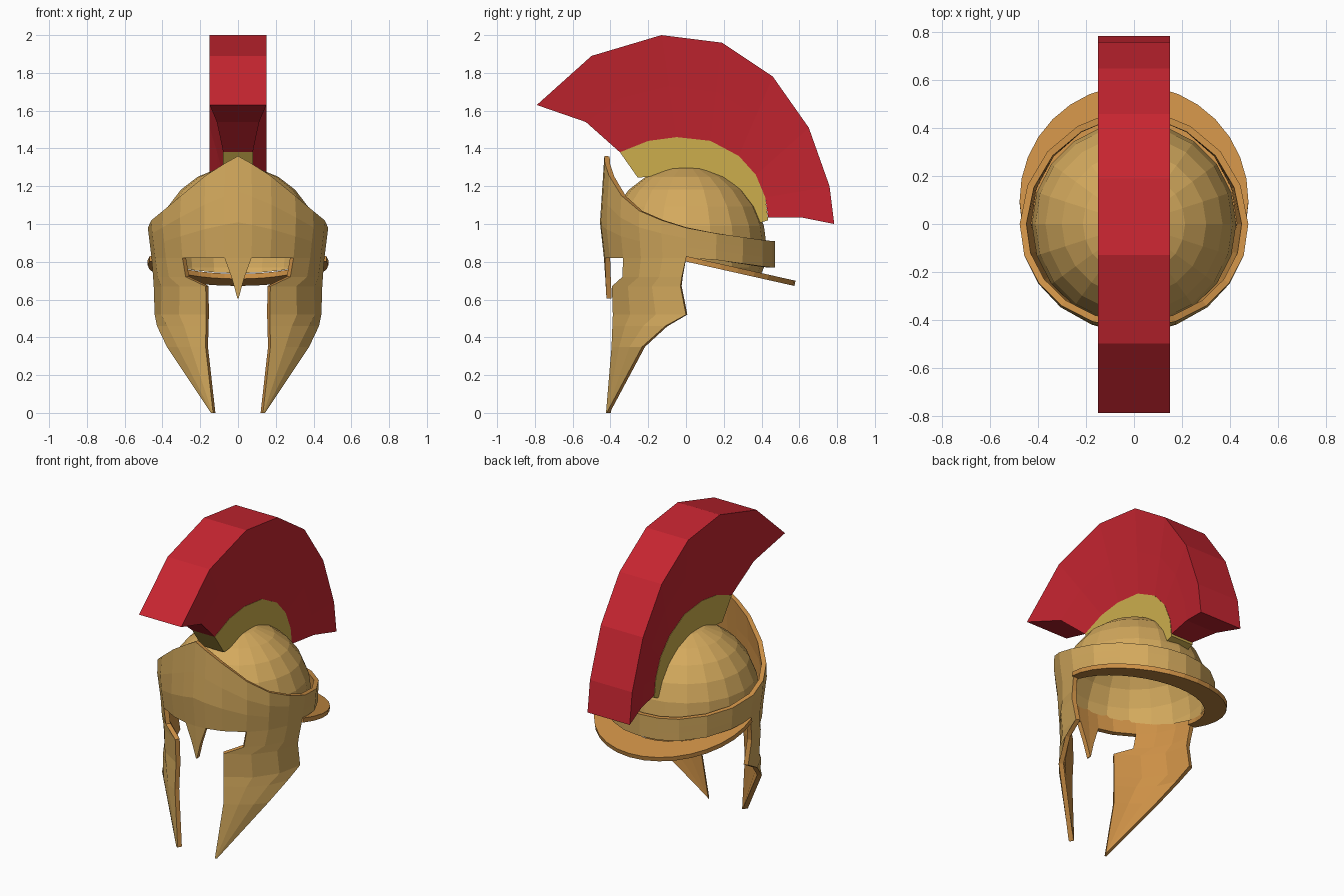
import bpy, bmesh, math
from mathutils import Vector

if "Cube" in bpy.data.objects:
    bpy.data.objects.remove(bpy.data.objects["Cube"])


def material(name, rgb):
    m = bpy.data.materials.new(name)
    lin = [c / 12.92 if c <= 0.04045 else ((c + 0.055) / 1.055) ** 2.4 for c in rgb]
    m.diffuse_color = (*lin, 1)
    m.use_nodes = True
    m.node_tree.nodes["Principled BSDF"].inputs["Base Color"].default_value = m.diffuse_color
    return m


GOLD = material("gold", (0.83, 0.665, 0.365))
BRONZE = material("bronze", (0.80, 0.565, 0.275))
OLIVE = material("olive gold", (0.80, 0.68, 0.30))
RED = material("crest red", (0.78, 0.145, 0.19))


def finish(bm, name, mats):
    bmesh.ops.remove_doubles(bm, verts=bm.verts, dist=0.0005)
    me = bpy.data.meshes.new(name)
    bm.to_mesh(me)
    bm.free()
    ob = bpy.data.objects.new(name, me)
    bpy.context.collection.objects.link(ob)
    for m in mats:
        me.materials.append(m)
    return ob


def sheet(bm, rows):
    """Quad grid through rows of points (lowest or innermost row first)."""
    vs = [[bm.verts.new(p) for p in r] for r in rows]
    for lo, hi in zip(vs, vs[1:]):
        for i in range(len(lo) - 1):
            bm.faces.new((lo[i], lo[i + 1], hi[i + 1], hi[i]))


def mirror_and_thicken(ob, thickness, inner=0):
    mi = ob.modifiers.new("mirror", 'MIRROR')
    mi.use_clip = True
    so = ob.modifiers.new("thickness", 'SOLIDIFY')
    so.thickness = thickness
    so.offset = -1
    so.material_offset = so.material_offset_rim = inner


# radius of the face shell by height
PROFILE = [(0, .465), (.55, .44), (.8, .455), (1.0, .48), (1.36, .455)]


def shell(deg, z):
    r = PROFILE[-1][1]
    for (z0, r0), (z1, r1) in zip(PROFILE, PROFILE[1:]):
        if z <= z1:
            r = r0 + (r1 - r0) * (z - z0) / (z1 - z0)
            break
    a = math.radians(deg)
    c = math.cos(a)
    r += (.472 - r) * max(0, -c)
    x = 0 if deg in (0, 180) else r * math.sin(a)
    return Vector((x, -r * c * (.95 if c > 0 else 1), z))


# face guard: brow band, cheek plates and nose guard in one shell
bm = bmesh.new()
band = [(0, 1.36, .82), (9, 1.32, .82), (22, 1.255, .82), (40, 1.15, .82),
        (40 + 50 / 3, 1.07, .82), (40 + 100 / 3, 1.02, .82), (90, .98, .82),
        (110, .95, .81), (130, .93, .79), (150, .915, .775), (165, .91, .77), (180, .91, .77)]
sheet(bm, [[shell(a, b + (t - b) * f) for a, t, b in band] for f in (0, .35, .65, 1)])
cheek = [(0, 16.5, 18), (.35, 22.5, 57), (.46, 22.5, 75), (.52, 22.5, 90),
         (.67, 22.5, 86), (.72, 38, 87), (.82, 40, 90)]
sheet(bm, [[shell(f + (b - f) * i / 3, z) for i in range(4)] for z, f, b in cheek])
sheet(bm, [[shell(0, z), shell(a, z)] for z, a in ((.605, .4), (.71, 4), (.82, 9))])
mirror_and_thicken(finish(bm, "face_guard", [GOLD, BRONZE]), .028, 1)

# skull dome, open below along a sloping cut
bm = bmesh.new()
bmesh.ops.create_uvsphere(bm, u_segments=20, v_segments=12, radius=.427)
bmesh.ops.translate(bm, verts=bm.verts, vec=(0, 0, .88))
bmesh.ops.bisect_plane(bm, geom=bm.verts[:] + bm.edges[:] + bm.faces[:],
                       plane_co=(0, 0, .83), plane_no=(0, .225, 1), clear_inner=True)
finish(bm, "skull_dome", [GOLD])

# neck guard: sloping crescent at the back
bm = bmesh.new()
inner, outer = [], []
N = 9
for i in range(N + 1):
    t = math.radians(-12 + 102 * i / N)
    u = math.radians(90 * i / N)
    for lst, x, y in ((inner, .415 * math.cos(u), .415 * math.sin(u)),
                      (outer, .478 * math.cos(t), .1 + .48 * math.sin(t))):
        lst.append(Vector((0 if i == N else x, y, .83 - .225 * y)))
sheet(bm, [outer, inner])
bmesh.ops.reverse_faces(bm, faces=bm.faces)
for f in bm.faces:
    f.normal_update()
    if f.normal.z < 0:
        f.normal_flip()
mirror_and_thicken(finish(bm, "neck_guard", [BRONZE]), .028)


def arched_block(name, layers, mat):
    """Closed block from side-view curves; layers = [(half_width, [(y, z), ...]), ...]."""
    bm = bmesh.new()
    loop = [(-w, pts) for w, pts in layers] + [(w, pts) for w, pts in reversed(layers)]
    rings = [[bm.verts.new((x, pts[k][0], pts[k][1])) for x, pts in loop]
             for k in range(len(layers[0][1]))]
    n = len(loop)
    for a, b in zip(rings, rings[1:]):
        for i in range(n):
            bm.faces.new((a[i], a[(i + 1) % n], b[(i + 1) % n], b[i]))
    for r in (rings[0], rings[-1]):
        for i in range(n // 2 - 1):
            bm.faces.new((r[i], r[i + 1], r[n - 2 - i], r[n - 1 - i]))
    bmesh.ops.recalc_face_normals(bm, faces=bm.faces)
    return finish(bm, name, [mat])


# crest holder on the dome, and the crest above it
top = [(-.35, 1.38), (-.2, 1.44), (-.05, 1.46), (.13, 1.44),
       (.28, 1.36), (.37, 1.26), (.42, 1.14), (.435, 1.02)]
base = []
for y, z in top:
    d = Vector((y, z - .88)).normalized() * .4
    base.append((d.x, .88 + d.y))
base[0] = (-.255, 1.245)
arched_block("crest_holder", [(.08, base), (.08, top)], OLIVE)

edge = [(-.79, 1.63), (-.5, 1.89), (-.13, 2.0), (.19, 1.96),
        (.46, 1.78), (.65, 1.51), (.76, 1.2), (.785, 1.0)]
root = top[:-1] + [(.435, 1.035)]
mid = [((a[0] + b[0]) / 2, (a[1] + b[1]) / 2) for a, b in zip(edge, root)]
mid[0], mid[-1] = (-.53, 1.54), (.61, 1.035)
arched_block("crest", [(.078, root), (.112, mid), (.15, edge)], RED)
